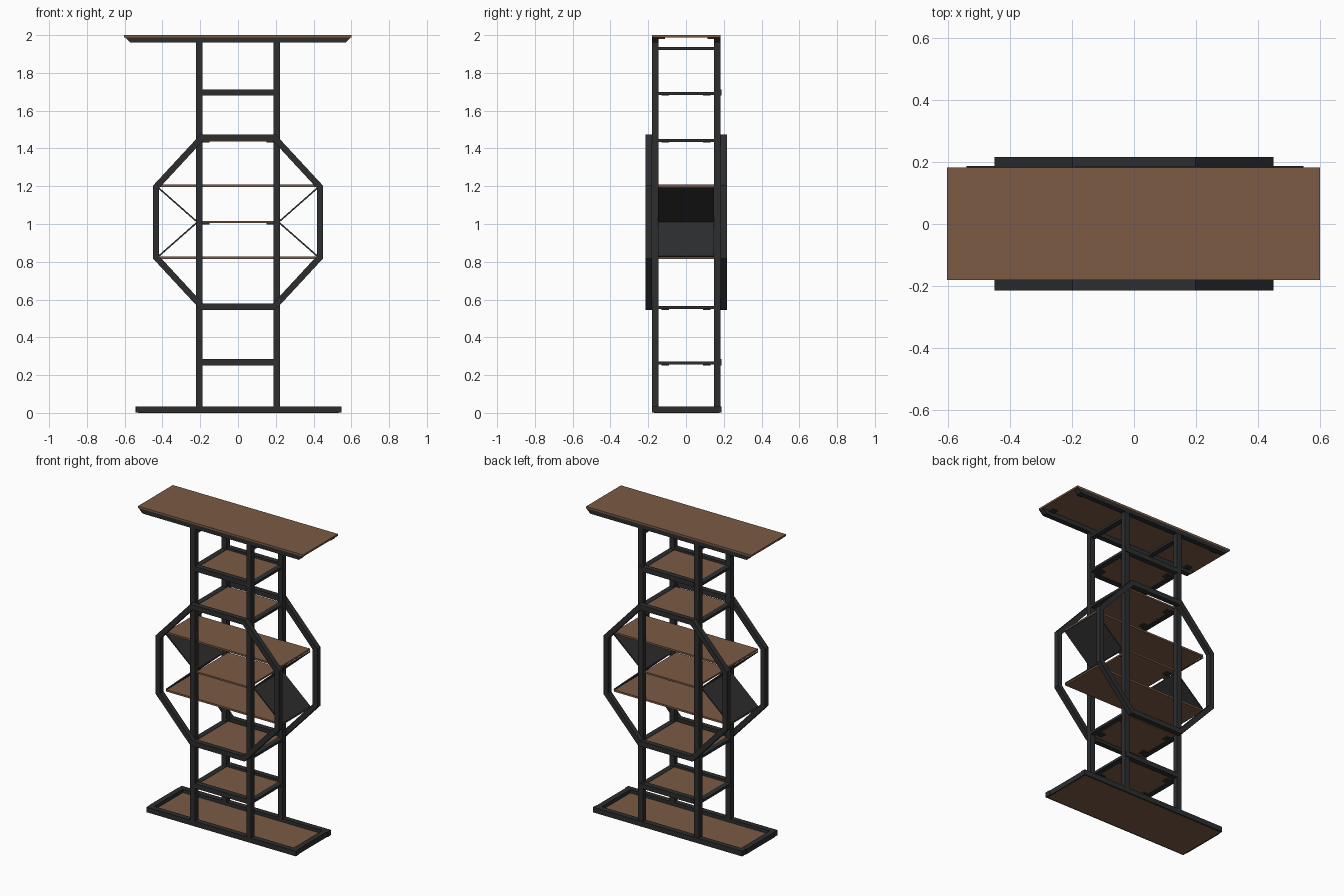
import bpy, bmesh
from math import atan2, hypot

cube = bpy.data.objects.get("Cube")
if cube:
    bpy.data.objects.remove(cube, do_unlink=True)


def material(name, rgb):
    m = bpy.data.materials.new(name)
    m.use_nodes = True
    m.diffuse_color = (*rgb, 1)
    m.node_tree.nodes["Principled BSDF"].inputs["Base Color"].default_value = (*rgb, 1)
    return m


STEEL = material("dark steel", (0.026, 0.027, 0.028))
WOOD = material("brown wood", (0.2, 0.104, 0.058))


def finish(name, bm, mat):
    bmesh.ops.recalc_face_normals(bm, faces=bm.faces)
    mesh = bpy.data.meshes.new(name)
    bm.to_mesh(mesh)
    bm.free()
    mesh.materials.append(mat)
    ob = bpy.data.objects.new(name, mesh)
    bpy.context.collection.objects.link(ob)
    return ob


def box(name, x, y, z, mat):
    """Box from (low, high) ranges."""
    bm = bmesh.new()
    bmesh.ops.create_cube(bm, size=1)
    for v in bm.verts:
        v.co = [r[0] if c < 0 else r[1] for c, r in zip(v.co, (x, y, z))]
    return finish(name, bm, mat)


def extrude_profile(name, pts, y, mat):
    """Prism with an x-z outline running through a y range."""
    bm = bmesh.new()
    face = bm.faces.new([bm.verts.new((px, y[0], pz)) for px, pz in pts])
    ext = bmesh.ops.extrude_face_region(bm, geom=[face])["geom"]
    bmesh.ops.translate(bm, vec=(0, y[1] - y[0], 0),
                        verts=[v for v in ext if isinstance(v, bmesh.types.BMVert)])
    return finish(name, bm, mat)


def ring(name, outer, inner, y, mat):
    """Closed frame between two x-z outlines."""
    bm = bmesh.new()
    loops = [[bm.verts.new((px, yy, pz)) for px, pz in pts]
             for pts, yy in ((outer, y[0]), (inner, y[0]), (inner, y[1]), (outer, y[1]))]
    n = len(outer)
    for k in range(4):
        a, b = loops[k], loops[(k + 1) % 4]
        for i in range(n):
            j = (i + 1) % n
            bm.faces.new((a[i], a[j], b[j], b[i]))
    return finish(name, bm, mat)


def octagon(w, side, cap, half):
    """Octagon outline centred at mid height."""
    mid = 1.01
    q = [(cap, half), (w, side), (w, -side), (cap, -half)]
    return [(px, mid + pz) for px, pz in q] + [(-px, mid + pz) for px, pz in reversed(q)]


FRONT, BACK = (-0.18, -0.145), (0.147, 0.182)
SIDES = (("left", 1), ("right", -1))


def side_range(s, a, b):
    return tuple(sorted((s * a, s * b)))


# Base tray
box("base_panel", (-0.53, 0.535), (-0.17, 0.177), (0, 0.012), WOOD)
for label, y in (("front", (-0.18, -0.145)), ("back", (0.152, 0.187))):
    box(f"base_rail_{label}", (-0.54, 0.547), y, (0.001, 0.035), STEEL)
for label, s in SIDES:
    box(f"base_end_{label}", side_range(s, 0.508, 0.543), (-0.145, 0.152), (0.001, 0.035), STEEL)

# Posts
for label, s in SIDES:
    for end, y in (("front", FRONT), ("back", BACK)):
        box(f"post_{end}_{label}", side_range(s, 0.187, 0.222), y, (0.03, 1.965), STEEL)

# Top board on two rails with slanted ends
box("top_board", (-0.603, 0.6), (-0.18, 0.183), (1.988, 2.0), WOOD)
for end, y in (("front", FRONT), ("back", (0.148, 0.183))):
    extrude_profile(f"top_rail_{end}",
                    [(-0.57, 1.96), (0.57, 1.96), (0.598, 1.988), (-0.598, 1.988)], y, STEEL)
for label, s in SIDES:
    for end, y in (("front", (-0.145, -0.11)), ("back", (0.113, 0.148))):
        box(f"top_bracket_{end}_{label}", side_range(s, 0.51, 0.55), y, (1.98, 1.988), STEEL)

# Octagon frames outside the posts
outer = octagon(0.45, 0.193, 0.198, 0.465)
inner = octagon(0.417, 0.18, 0.184, 0.432)
ring("octagon_front", outer, inner, (-0.214, -0.18), STEEL)
ring("octagon_back", outer, inner, (0.182, 0.216), STEEL)

# Thin side bars tying front and back posts
for i, z in enumerate((0.263, 0.557, 1.443, 1.692, 1.93)):
    for label, s in SIDES:
        box(f"side_bar_{i}_{label}", side_range(s, 0.187, 0.222), (-0.145, 0.147),
            (z - 0.008, z + 0.008), STEEL)

# Small shelves with clips beneath
for i, z in enumerate((0.263, 0.557, 1.01, 1.443, 1.692)):
    box(f"shelf_{i}", (-0.187, 0.187), (-0.165, 0.165), (z - 0.005, z + 0.006), WOOD)
    for label, s in SIDES:
        for end, e in (("front", -1), ("back", 1)):
            box(f"shelf_clip_{i}_{end}_{label}", side_range(s, 0.15, 0.187),
                side_range(e, 0.09, 0.13), (z - 0.012, z - 0.005), STEEL)

# Cross rails of the shelves outside the octagon
for i, z in enumerate((0.268, 1.697)):
    for end, y in (("front", FRONT), ("back", (0.152, 0.187))):
        box(f"shelf_rail_{i}_{end}", (-0.19, 0.22 if end == "back" else 0.19), y,
            (z - 0.016, z + 0.016), STEEL)

# Wide shelves across the octagon
for label, z in (("lower", 0.822), ("upper", 1.203)):
    box(f"wide_shelf_{label}", (-0.42, 0.42), (-0.148, 0.15), (z - 0.006, z + 0.006), WOOD)

# Slanted panels meeting at the posts
for label, s in SIDES:
    for part, e in (("upper", 1), ("lower", -1)):
        x0, z0, x1, z1 = 0.215 * s, 1.01, 0.422 * s, 1.01 + 0.182 * e
        length = hypot(x1 - x0, z1 - z0)
        panel = box(f"slant_panel_{part}_{label}", (-length / 2, length / 2),
                    (-0.147, 0.149), (-0.004, 0.004), STEEL)
        panel.location = ((x0 + x1) / 2, 0, (z0 + z1) / 2)
        panel.rotation_euler.y = -atan2(z1 - z0, x1 - x0)
